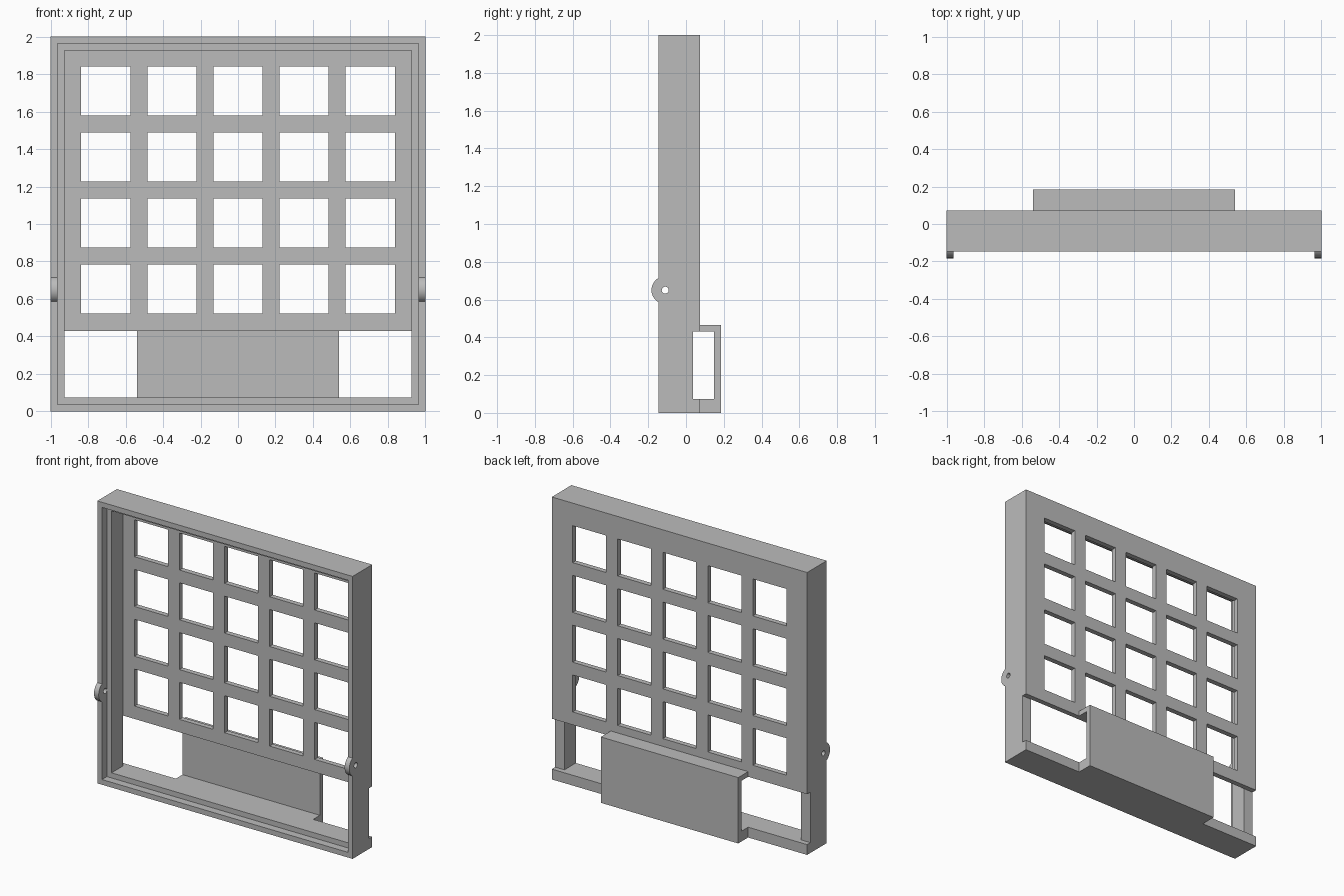
import bpy
import bmesh
from math import pi
from mathutils import Matrix, Vector

if "Cube" in bpy.data.objects:
    bpy.data.objects.remove(bpy.data.objects["Cube"], do_unlink=True)

grey = bpy.data.materials.new("plain grey")
grey.use_nodes = True
grey.diffuse_color = (0.5, 0.5, 0.5, 1)
grey.node_tree.nodes["Principled BSDF"].inputs["Base Color"].default_value = (0.5, 0.5, 0.5, 1)

WALL = 0.0365              # basic wall thickness
FRONT, BACK = -0.146, 0.073
PANEL = BACK - WALL        # front face of the grid panel
SLOT_TOP = 0.43
LUG_Y, LUG_Z = -0.11, 0.65


def add_box(bm, x, y, z):
    """Box from (min, max) pairs."""
    lo, hi = Vector((x[0], y[0], z[0])), Vector((x[1], y[1], z[1]))
    m = Matrix.Translation((lo + hi) / 2) @ Matrix.Diagonal((*(hi - lo), 1))
    bmesh.ops.create_cube(bm, size=1, matrix=m)


def add_disc(bm, x, radius, segments):
    """Cylinder along x at the pivot position."""
    m = Matrix.Translation(((x[0] + x[1]) / 2, LUG_Y, LUG_Z)) @ Matrix.Rotation(pi / 2, 4, "Y")
    bmesh.ops.create_cone(bm, cap_ends=True, segments=segments, radius1=radius,
                          radius2=radius, depth=x[1] - x[0], matrix=m)


def make(name, bm):
    mesh = bpy.data.meshes.new(name)
    bm.to_mesh(mesh)
    bm.free()
    mesh.materials.append(grey)
    obj = bpy.data.objects.new(name, mesh)
    bpy.context.collection.objects.link(obj)
    return obj


def combine(target, other, operation):
    """Apply a boolean and discard the helper."""
    mod = target.modifiers.new(operation.lower(), "BOOLEAN")
    mod.operation, mod.solver, mod.object = operation, "EXACT", other
    bpy.context.view_layer.objects.active = target
    bpy.ops.object.modifier_apply(modifier=mod.name)
    bpy.data.objects.remove(other, do_unlink=True)


# Outer block
bm = bmesh.new()
add_box(bm, (-1, 1), (FRONT, BACK), (0, 2))
frame = make("grid_frame", bm)

# Rear bracket and pivot lugs
bm = bmesh.new()
add_box(bm, (-0.538, 0.538), (0.05, 0.184), (0, SLOT_TOP + WALL))
combine(frame, make("rear_bracket", bm), "UNION")
for name, x in (("left_lug", (1 - WALL, 1)), ("right_lug", (-1, WALL - 1))):
    bm = bmesh.new()
    add_disc(bm, x, 0.073, 48)
    combine(frame, make(name, bm), "UNION")

# Stepped front recess: shallow rim, then deep cavity
for name, inset, depth in (("rim_cut", WALL, -0.091), ("cavity_cut", 2 * WALL, PANEL)):
    bm = bmesh.new()
    add_box(bm, (inset - 1, 1 - inset), (-0.3, depth), (inset, 2 - inset))
    combine(frame, make(name, bm), "DIFFERENCE")

# Sideways slot through the panel and bracket
bm = bmesh.new()
add_box(bm, (-1.1, 1.1), (PANEL, 0.184 - WALL), (2 * WALL, SLOT_TOP))
combine(frame, make("slot_cut", bm), "DIFFERENCE")

# Square openings, five columns by four rows
bm = bmesh.new()
half = 0.131
for col in range(5):
    for row in range(4):
        cx, cz = (col - 2) * 0.353, LUG_Z + 0.002 + row * 0.3525
        add_box(bm, (cx - half, cx + half), (0, 0.12), (cz - half, cz + half))
combine(frame, make("openings_cut", bm), "DIFFERENCE")

# Pivot holes through both lugs
bm = bmesh.new()
add_disc(bm, (-1.1, 1.1), 0.0185, 24)
combine(frame, make("pivot_cut", bm), "DIFFERENCE")

bpy.ops.object.select_all(action="DESELECT")
frame.select_set(True)
bpy.context.view_layer.objects.active = frame
bpy.ops.object.shade_smooth_by_angle(angle=pi / 6)
